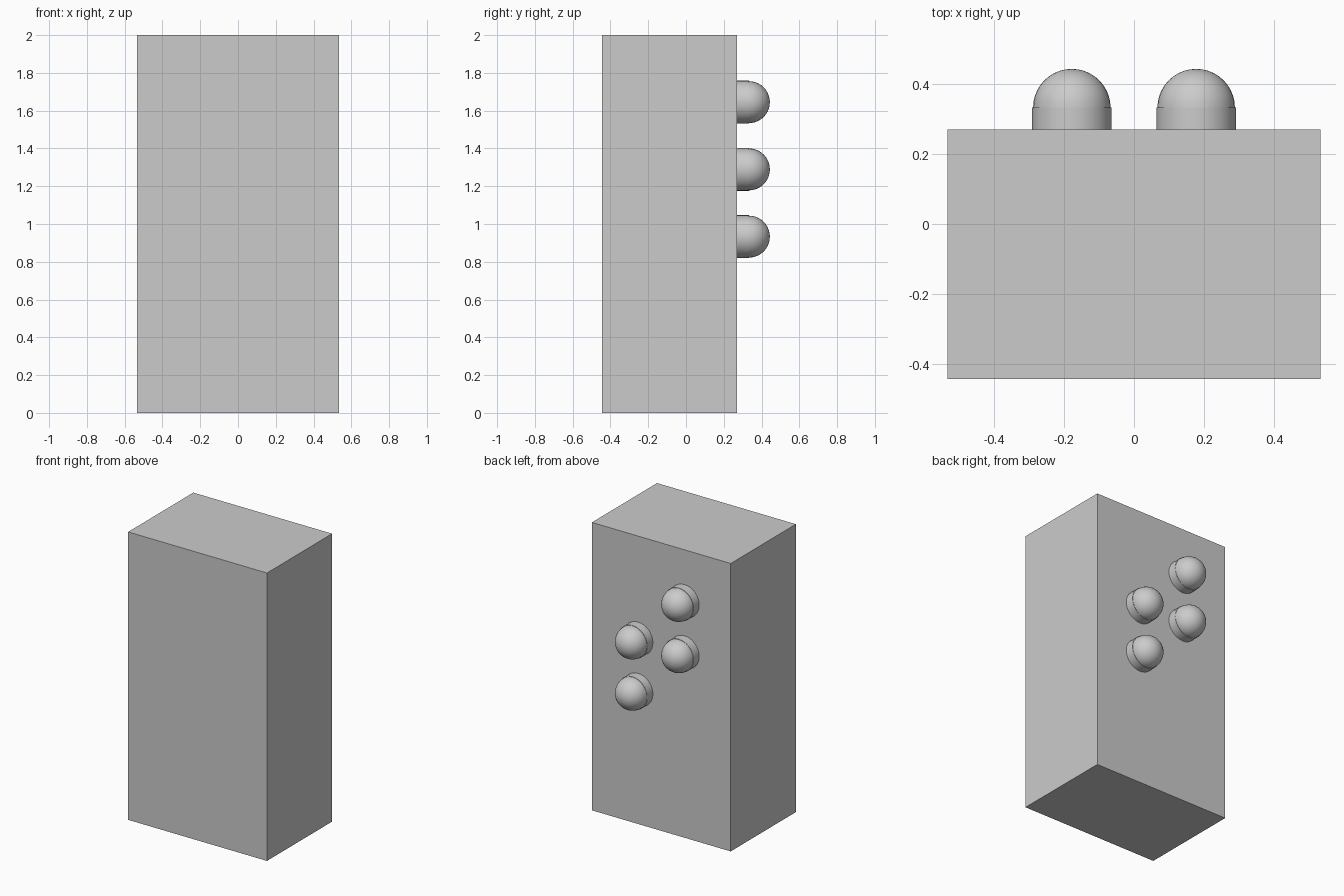
import bpy
import bmesh
from math import sin, cos, pi, radians
from mathutils import Vector

cube = bpy.data.objects.get("Cube")
if cube:
    bpy.data.objects.remove(cube, do_unlink=True)

# Single grey finish
grey = bpy.data.materials.new("plain grey")
grey.use_nodes = True
grey.diffuse_color = (0.6, 0.6, 0.6, 1)
grey.node_tree.nodes["Principled BSDF"].inputs["Base Color"].default_value = (0.6, 0.6, 0.6, 1)

BACK = 0.271
FRONT = -0.444
PEG_SPACING = 0.356


def add_object(name, bm):
    bmesh.ops.recalc_face_normals(bm, faces=bm.faces)
    mesh = bpy.data.meshes.new(name)
    bm.to_mesh(mesh)
    bm.free()
    mesh.materials.append(grey)
    obj = bpy.data.objects.new(name, mesh)
    bpy.context.collection.objects.link(obj)
    return obj


def make_block():
    bm = bmesh.new()
    bmesh.ops.create_cube(bm, size=1)
    bmesh.ops.scale(bm, vec=(1.067, BACK - FRONT, 2), verts=bm.verts)
    bmesh.ops.translate(bm, vec=(0, (BACK + FRONT) / 2, 1), verts=bm.verts)
    return add_object("block", bm)


def make_peg(name, x, z):
    # Short collar with a dome of slightly smaller radius, turned about y
    collar, dome, seam, steps = 0.1135, 0.111, 0.333, 10
    profile = [(0, BACK), (collar, BACK), (collar, seam)]
    for i in range(steps + 1):
        a = pi / 2 * i / steps
        profile.append((dome * cos(a), seam + dome * sin(a)))
    bm = bmesh.new()
    verts = [bm.verts.new((r, y, 0)) for r, y in profile]
    edges = [bm.edges.new(pair) for pair in zip(verts, verts[1:])]
    bmesh.ops.spin(bm, geom=verts + edges, cent=(0, 0, 0), axis=(0, 1, 0),
                   angle=2 * pi, steps=32, use_duplicate=False)
    bmesh.ops.remove_doubles(bm, verts=bm.verts, dist=0.0001)
    obj = add_object(name, bm)
    obj.location = Vector((x, 0, z))
    bpy.ops.object.select_all(action='DESELECT')
    obj.select_set(True)
    bpy.context.view_layer.objects.active = obj
    bpy.ops.object.shade_smooth_by_angle(angle=radians(30))


make_block()

# Two staggered columns of pegs on the back
for side, sign, base in (("left", 1, 0), ("right", -1, 1)):
    for level, label in enumerate(("lower", "upper")):
        make_peg(f"{side}_{label}_peg", sign * PEG_SPACING / 2,
                 0.933 + PEG_SPACING * (base + level))
